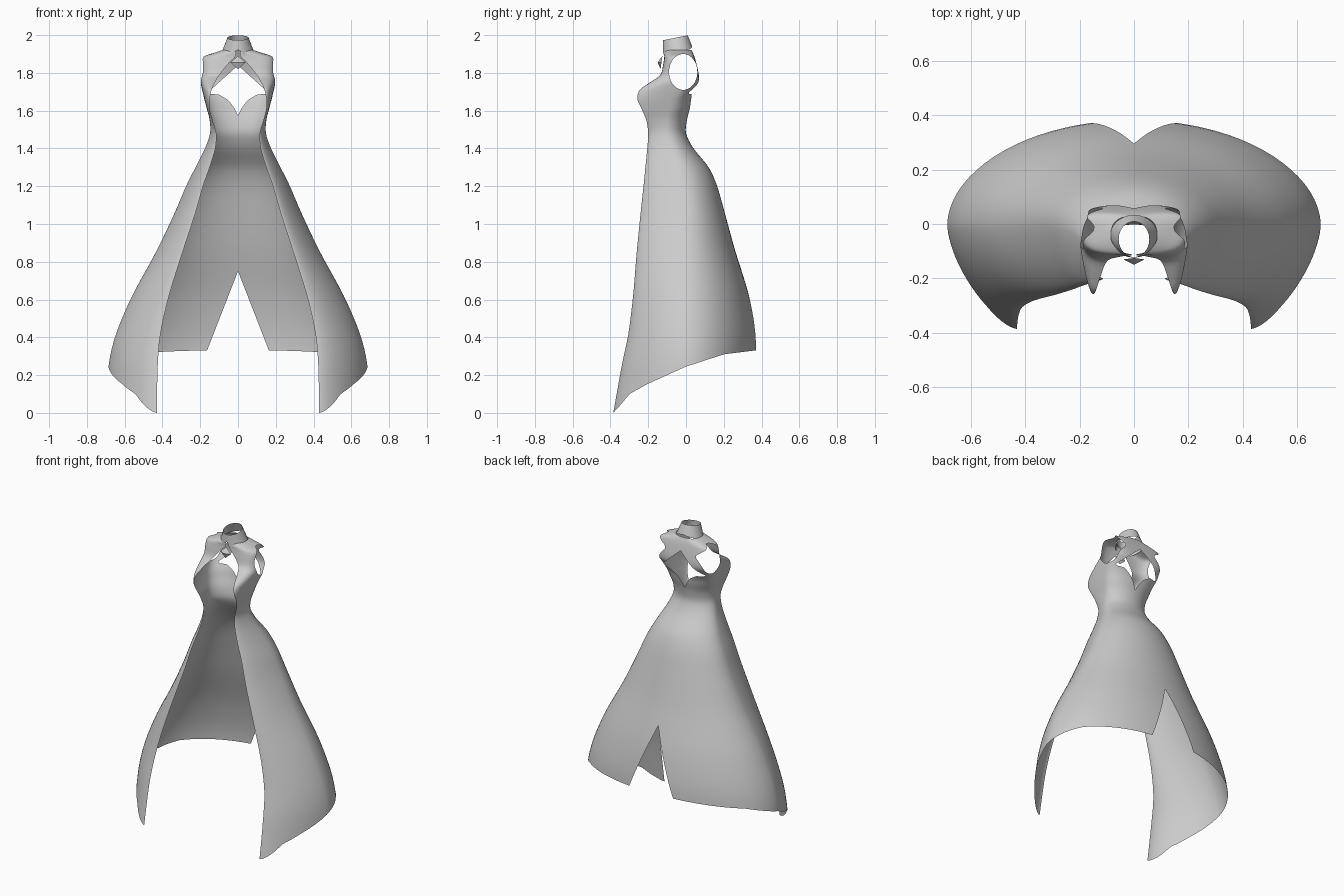
import bpy, bmesh, math
from mathutils import Vector

if "Cube" in bpy.data.objects:
    bpy.data.objects.remove(bpy.data.objects["Cube"])

fabric = bpy.data.materials.new("grey_fabric")
fabric.diffuse_color = (0.6, 0.6, 0.6, 1)
fabric.use_nodes = True
fabric.node_tree.nodes["Principled BSDF"].inputs["Base Color"].default_value = fabric.diffuse_color


def lerp_table(table, x):
    """Piecewise linear lookup in (x, value) pairs."""
    if x <= table[0][0]:
        return table[0][1]
    for (a, va), (b, vb) in zip(table, table[1:]):
        if x <= b:
            return va + (vb - va) * (x - a) / (b - a)
    return table[-1][1]


def smooth_rows(rows, steps):
    """Cardinal spline through the rows."""
    out = []
    for i in range(len(rows) - 1):
        p0, p1 = rows[max(i - 1, 0)], rows[i]
        p2, p3 = rows[i + 1], rows[min(i + 2, len(rows) - 1)]
        for s in range(steps):
            t = s / steps
            h = (2*t**3 - 3*t**2 + 1, t**3 - 2*t**2 + t, -2*t**3 + 3*t**2, t**3 - t**2)
            out.append([h[0]*b + h[1]*(c - a)*0.45 + h[2]*c + h[3]*(d - b)*0.45
                        for a, b, c, d in zip(p0, p1, p2, p3)])
    return out + [list(rows[-1])]


def grid_mesh(bm, rings):
    vs = [[bm.verts.new(p) for p in ring] for ring in rings]
    for a, b in zip(vs, vs[1:]):
        for i in range(len(a) - 1):
            bm.faces.new((a[i], a[i + 1], b[i + 1], b[i]))


def cut(bm, f):
    """Trim away the region where f > 0, leaving a clean edge."""
    val = {v: f(v.co) for v in bm.verts}
    val = {v: (0.0 if abs(x) < 1e-5 else x) for v, x in val.items()}
    border = [v for v, x in val.items() if x == 0]
    for e in list(bm.edges):
        a, b = e.verts
        if val[a] * val[b] < 0:
            fac = val[a] / (val[a] - val[b])
            _, v = bmesh.utils.edge_split(e, a, fac)
            val[v] = 0.0
            border.append(v)
    bmesh.ops.connect_verts(bm, verts=border)
    gone = [fc for fc in bm.faces if max(val[v] for v in fc.verts) > 0]
    bmesh.ops.delete(bm, geom=gone, context='FACES')


def finish(name, bm, angle=40):
    me = bpy.data.meshes.new(name)
    bm.to_mesh(me)
    bm.free()
    ob = bpy.data.objects.new(name, me)
    bpy.context.collection.objects.link(ob)
    me.materials.append(fabric)
    m = ob.modifiers.new("mirror", 'MIRROR')
    m.use_clip = True
    m.merge_threshold = 0.0005
    bpy.ops.object.select_all(action='DESELECT')
    ob.select_set(True)
    bpy.context.view_layer.objects.active = ob
    bpy.ops.object.shade_smooth_by_angle(angle=math.radians(angle))
    return ob


# Gown sections: z, side x, side y, back y, front edge x, front edge y, roundness
SECTIONS = [
    (0.00, .700, 0, .400, .430, -.385, 1),
    (0.25, .685, 0, .385, .425, -.340, 1),
    (0.42, .645, 0, .375, .410, -.305, 1),
    (0.62, .560, 0, .335, .365, -.280, 1),
    (0.86, .430, 0, .260, .290, -.260, 1),
    (1.06, .335, 0, .205, .225, -.240, 1),
    (1.20, .275, -.01, .165, .185, -.225, 1),
    (1.30, .225, -.03, .120, .150, -.215, 1),
    (1.40, .175, -.07, .040, .120, -.205, 1),
    (1.48, .148, -.10, .000, .115, -.200, 1),
    (1.55, .150, -.10, .005, .135, -.210, 1),
    (1.61, .165, -.09, .020, .150, -.235, .9),
    (1.66, .178, -.08, .030, .150, -.257, .8),
    (1.71, .190, -.05, .050, .140, -.245, .7),
    (1.75, .198, -.03, .068, .122, -.190, .6),
    (1.79, .198, -.02, .068, .098, -.135, .55),
    (1.85, .197, -.02, .055, .050, -.120, .5),
    (1.885, .185, -.02, .045, .015, -.115, .5),
    (1.905, .130, -.03, .037, .010, -.115, .6),
    (1.92, .085, -.045, .030, .010, -.110, .8),
]
N = 20


def section(z, xs, ys, yb, xe, ye, k):
    pts = []
    for i in range(N, 0, -1):                      # front edge to side
        t = i / N * math.pi / 2
        c, s = max(math.cos(t), 0) ** (k * 1.3), math.sin(t) ** (k * 1.3)
        pts.append((xe + (xs - xe) * c, ys + (ye - ys) * s, z))
    for i in range(N + 1):                         # side to centre back
        t = i / N * math.pi / 2
        c, s = max(math.cos(t), 0) ** k, math.sin(t) ** k
        pts.append((xs * c if i < N else 0, ys + (yb - ys) * s, z))
    return pts


HEM = [(-.385, 0), (-.34, .05), (-.3, .1), (-.2, .155), (0, .245), (.2, .31), (.4, .335)]
BACK_TOP = [(0, 1.575), (.02, 1.615), (.05, 1.655), (.1, 1.685), (.16, 1.69)]


def hem(p):
    return lerp_table(HEM, p.y) - p.z


def back_slit(p):
    return min(.39 * (.75 - p.z) - p.x, p.y)


def armhole(p):
    if p.x < .1:
        return -1
    return 1 - ((p.y + .015) / .075) ** 2 - ((p.z - 1.805) / .095) ** 2


def back_opening(p):
    return min(p.z - lerp_table(BACK_TOP, p.x), 1.84 - .9 * p.x - p.z, p.y + .03)


bm = bmesh.new()
grid_mesh(bm, [section(*r) for r in smooth_rows(SECTIONS, 4)])
for rule in (hem, back_slit, armhole, back_opening):
    cut(bm, rule)
finish("gown", bm)

# Standing collar, tilted forward, with two front points
LOW = [(0, 1.925), (.6, 1.88), (1.2, 1.895), (math.pi, 1.94)]
bm = bmesh.new()
rings = []
for v in range(5):
    f = v / 4
    ring = []
    for i in range(25):
        a = i / 24 * math.pi
        low = Vector((.088 * math.sin(a), -.045 - .078 * math.cos(a), lerp_table(LOW, a)))
        top = Vector((.056 * math.sin(a), -.056 - .065 * math.cos(a),
                      1.986 - .013 * math.cos(a)))
        ring.append(low.lerp(top, f))
    rings.append(ring)
grid_mesh(bm, rings)
finish("collar", bm)

# Small faceted clasp below the collar
bm = bmesh.new()
top, side, low, mid = [bm.verts.new(p) for p in
                       ((0, -.125, 1.89), (.04, -.13, 1.855), (0, -.135, 1.82), (0, -.15, 1.855))]
bm.faces.new((top, mid, side))
bm.faces.new((mid, low, side))
finish("clasp", bm, 10)
